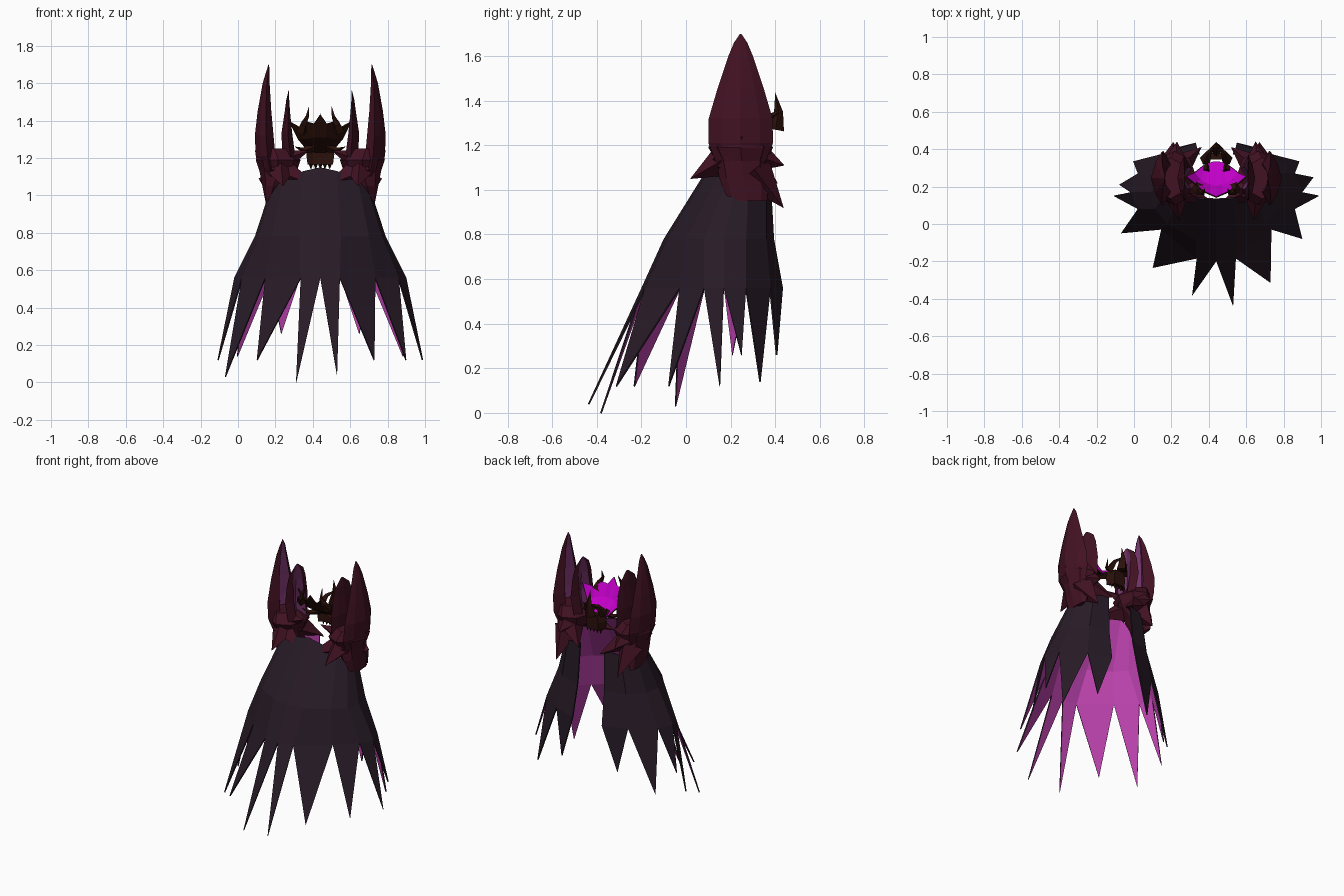
import bpy, bmesh, math
from mathutils import Vector

if "Cube" in bpy.data.objects:
    bpy.data.objects.remove(bpy.data.objects["Cube"])

CX = 0.44  # symmetry plane of the garment


def mat(name, col):
    m = bpy.data.materials.new(name)
    m.diffuse_color = (*col, 1)
    m.use_nodes = True
    m.node_tree.nodes["Principled BSDF"].inputs["Base Color"].default_value = m.diffuse_color
    return m


CLOTH = mat("dark_cloth", (0.021, 0.011, 0.020))
LINING = mat("lining", (0.50, 0.055, 0.42))
RED = mat("dark_red", (0.055, 0.006, 0.016))
DULL = mat("dull_lining", (0.16, 0.03, 0.13))
BROWN = mat("dark_brown", (0.023, 0.005, 0.003))
GLOW = mat("bright_lining", (0.53, 0.0, 0.57))


def make(name, verts, faces, mats, ids=None, closed=True):
    me = bpy.data.meshes.new(name)
    me.from_pydata([tuple(v) for v in verts], [], faces)
    for m in mats:
        me.materials.append(m)
    if ids:
        for p, i in zip(me.polygons, ids):
            p.material_index = i
    if closed:
        bm = bmesh.new()
        bm.from_mesh(me)
        bmesh.ops.recalc_face_normals(bm, faces=bm.faces)
        bm.to_mesh(me)
        bm.free()
    ob = bpy.data.objects.new(name, me)
    bpy.context.collection.objects.link(ob)
    return ob


def line_shell(ob, t):
    s = ob.modifiers.new("lining", 'SOLIDIFY')
    s.thickness, s.offset, s.material_offset = t, -1, 1


def loft(name, rings, mats, inner=()):
    """Skin closed rings; sides listed in inner get the second material."""
    n = len(rings[0])
    verts = [p for r in rings for p in r]
    faces, ids = [], []
    for k in range(len(rings) - 1):
        for i in range(n):
            j = (i + 1) % n
            faces.append((k * n + i, k * n + j, (k + 1) * n + j, (k + 1) * n + i))
            ids.append(1 if i in inner else 0)
    faces += [tuple(range(n)), tuple(range(len(verts) - n, len(verts)))]
    return make(name, verts, faces, mats, ids + [0, 0])


def spike(name, s, path, r, m):
    """Tapered four-sided spike along a path of (dx, y, z) points."""
    pts = [Vector((CX + s * x, y, z)) for x, y, z in path]
    rings = []
    for k, p in enumerate(pts):
        d = pts[min(k + 1, len(pts) - 1)] - pts[max(k - 1, 0)]
        q = d.to_track_quat('Z', 'Y')
        rad = max(r * (1 - k / (len(pts) - 1)), 0.001)
        rings.append([p + q @ Vector((rad * math.cos(a), rad * math.sin(a), 0))
                      for a in (0, math.pi / 2, math.pi, 1.5 * math.pi)])
    return loft(name, rings, [m])


# Cape: half columns from centre front round to the back opening
top = [(0, .13, 1.15), (.09, .135, 1.13), (.20, .15, 1.08), (.255, .18, 1.03),
       (.275, .22, 1.01), (.265, .28, 1.01), (.20, .36, 1.03), (.09, .38, 1.05)]
mid = [(0, -.10, .78), (.11, -.085, .78), (.26, .0, .78), (.33, .08, .78),
       (.35, .17, .78), (.33, .27, .78), (.24, .36, .78), (.10, .395, .78)]
hem = [(0, -.20, .56), (.105, -.185, .56), (.295, -.03, .56), (.42, .08, .56),
       (.46, .17, .56), (.42, .27, .56), (.27, .38, .56), (.11, .435, .56)]
tips_right = [(.09, -.44, .04), (.29, -.315, .12), (.46, -.08, .12), (.55, .15, .12),
              (.52, .25, .26), (.445, .335, .14), (.21, .41, .26)]
tips_left = [(.13, -.385, .0), (.34, -.235, .12), (.51, -.05, .03), (.55, .15, .12),
             (.52, .21, .26), (.445, .335, .14), (.21, .41, .26)]


def both(half):
    return ([(CX - x, y, z) for x, y, z in half[:0:-1]] +
            [(CX + x, y, z) for x, y, z in half])


N = 15
verts = both(top) + both(mid) + both(hem)
verts += [(CX - x, y, z) for x, y, z in tips_left[::-1]]
verts += [(CX + x, y, z) for x, y, z in tips_right]
faces = []
for i in range(N - 1):
    for k in (0, N):
        faces.append((k + i, k + N + i, k + N + i + 1, k + i + 1))
    faces.append((2 * N + i, 3 * N + i, 2 * N + i + 1))
line_shell(make("cape", verts, faces, [CLOTH, LINING], closed=False), 0.008)


def blade(name, s, rows):
    """Leaf-shaped plate: rows of (z, outer dx, inner dx, half width)."""
    rings = []
    for z, xo, xi, w in rows:
        xm, xd = xo * .75 + xi * .25, xo * .5 + xi * .5
        sec = [(xo, 0), (xm, .6 * w), (xi * .6 + xo * .4, w), (xi, .5 * w),
               (xd, 0), (xi, -.5 * w), (xi * .6 + xo * .4, -w), (xm, -.6 * w)]
        rings.append([(CX + s * x, .245 + y, z) for x, y in sec])
    return loft(name, rings, [RED, DULL], inner=(3, 4))


# Shoulder armour, mirrored
for s, side in ((-1, "left"), (1, "right")):
    blade(side + "_tall_blade", s,
          [(1.10, .315, .23, .10), (1.21, .345, .24, .145), (1.32, .35, .25, .143),
           (1.45, .335, .262, .105), (1.60, .308, .271, .055), (1.66, .29, .271, .03),
           (1.70, .277, .274, .003)])
    blade(side + "_short_blade", s,
          [(1.18, .20, .13, .10), (1.33, .208, .15, .12), (1.45, .19, .162, .10),
           (1.51, .182, .166, .075), (1.56, .17, .167, .01)])
    # Cup: front and back pulled out into star points by the spikes
    rings = []
    for z, c, cy, rx, ry in ((.95, .275, .275, .015, .09), (1.05, .25, .26, .06, .11),
                             (1.13, .225, .25, .10, .115), (1.19, .225, .245, .12, .145),
                             (1.25, .245, .245, .08, .11)):
        rings.append([(CX + s * (c + rx * math.cos(i * math.pi / 4)),
                       cy + ry * math.sin(i * math.pi / 4), z) for i in range(8)])
    loft(side + "_shoulder_cup", rings, [RED])
    for i, (b, t, r) in enumerate((
            ((.22, .22, 1.16), (.20, .02, 1.05), .10),
            ((.23, .20, 1.14), (.02, .11, 1.05), .085),
            ((.24, .22, 1.17), (.06, .17, 1.24), .07),
            ((.22, .29, 1.16), (.21, .44, 1.11), .09),
            ((.24, .30, 1.09), (.23, .437, .92), .09),
            ((.22, .29, 1.13), (.08, .41, 1.03), .085),
            ((.25, .24, 1.16), (.35, .25, 1.24), .08))):
        spike(f"{side}_shoulder_spike_{i}", s, [b, t], r, RED)
    # Horns, tusks and neck bars of the collar ornament
    spike(side + "_curved_horn", s,
          [(.10, .20, 1.34), (.09, .17, 1.38), (.07, .165, 1.42), (.06, .19, 1.475)],
          .032, BROWN)
    spike(side + "_tusk", s, [(.04, .30, 1.26), (.09, .28, 1.24), (.135, .26, 1.26)],
          .03, BROWN)
    spike(side + "_neck_bar", s, [(.06, .34, 1.27), (.04, .38, 1.33), (.0, .43, 1.36)],
          .03, BROWN)

# Collar ornament: brown outside, bright inside, leaning forward
rim = [(0, .14, 1.43), (.035, .155, 1.38), (.07, .17, 1.39), (.11, .205, 1.36), (.165, .25, 1.39)]
belly = [(0, .20, 1.31), (.03, .205, 1.31), (.06, .215, 1.305), (.09, .235, 1.30), (.12, .27, 1.30)]
chin = [(0, .33, 1.23), (.015, .33, 1.23), (.03, .325, 1.23), (.05, .32, 1.235), (.07, .31, 1.24)]
M = 9
verts = both(rim) + both(belly) + both(chin)
faces = [(k + i, k + M + i, k + M + i + 1, k + i + 1) for k in (0, M) for i in range(M - 1)]
line_shell(make("collar_ornament", verts, faces, [BROWN, GLOW], closed=False), 0.008)

# Neck clasp: pointed front piece, jaw and downward teeth
spike("clasp_peak", 1, [(0, .40, 1.27), (0, .415, 1.35), (0, .40, 1.437)], .04, BROWN)
jaw = [[(CX + x, y, z) for x, y in ((-w, .33), (-w * .6, .38), (w * .6, .38), (w, .33),
                                    (w * .5, .345), (-w * .5, .345))]
       for z, w in ((1.165, .068), (1.22, .075), (1.27, .06))]
loft("jaw", jaw, [BROWN])
for i in range(5):
    x = -.05 + .025 * i
    spike(f"tooth_{i}", 1, [(x, .36, 1.17), (x, .36, 1.14)], .013, BROWN)
